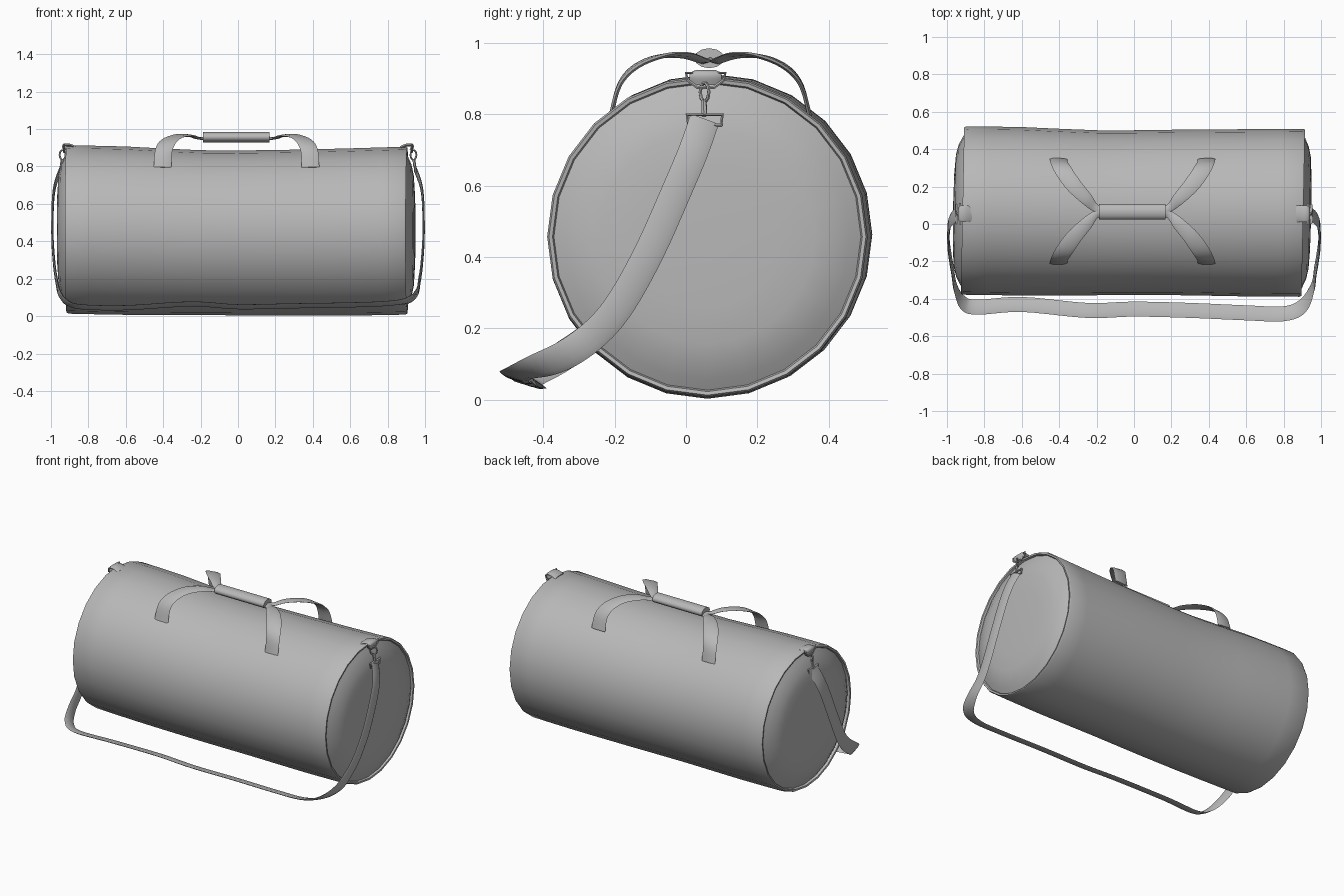
import bpy, math
from mathutils import Vector

if "Cube" in bpy.data.objects:
    bpy.data.objects.remove(bpy.data.objects["Cube"])

GREY = (0.48, 0.48, 0.48, 1)
mat = bpy.data.materials.new("grey fabric")
mat.use_nodes = True
mat.diffuse_color = GREY
mat.node_tree.nodes["Principled BSDF"].inputs["Base Color"].default_value = GREY


def finish(obj, angle=40):
    obj.data.materials.clear()
    obj.data.materials.append(mat)
    bpy.ops.object.select_all(action="DESELECT")
    obj.select_set(True)
    bpy.context.view_layer.objects.active = obj
    bpy.ops.object.shade_smooth_by_angle(angle=math.radians(angle))


def loft(name, rings, angle=40):
    """Skin a list of equal point rings and close both ends."""
    n = len(rings[0])
    verts = [p for ring in rings for p in ring]
    faces = [(i * n + j, i * n + (j + 1) % n, (i + 1) * n + (j + 1) % n, (i + 1) * n + j)
             for i in range(len(rings) - 1) for j in range(n)]
    faces += [tuple(reversed(range(n))), tuple(range(len(verts) - n, len(verts)))]
    mesh = bpy.data.meshes.new(name)
    mesh.from_pydata(verts, [], faces)
    mesh.validate()
    obj = bpy.data.objects.new(name, mesh)
    bpy.context.collection.objects.link(obj)
    bpy.context.view_layer.objects.active = obj
    obj.select_set(True)
    bpy.ops.object.mode_set(mode="EDIT")
    bpy.ops.mesh.select_all(action="SELECT")
    bpy.ops.mesh.normals_make_consistent(inside=False)
    bpy.ops.object.mode_set(mode="OBJECT")
    finish(obj, angle)
    return obj


def spline(keys, steps=5):
    """Catmull-Rom through tuples of any length."""
    keys = [keys[0]] + keys + [keys[-1]]
    out = []
    for a, b, c, d in zip(keys, keys[1:], keys[2:], keys[3:]):
        for k in range(steps):
            t = k / steps
            out.append([0.5 * (2 * q + (r - p) * t + (2 * p - 5 * q + 4 * r - s) * t ** 2
                               + (3 * q - p - 3 * r + s) * t ** 3)
                        for p, q, r, s in zip(a, b, c, d)])
    return out + [list(keys[-1])]


def ribbon(name, keys, thick=0.006):
    """Webbing; each key is position, width direction, half width."""
    pts = spline(keys)
    pos = [Vector(p[:3]) for p in pts]
    section = [(-1, 0), (-.6, 1), (.6, 1), (1, 0), (.6, -1), (-.6, -1)]
    rings = []
    for i, p in enumerate(pts):
        tan = (pos[min(i + 1, len(pos) - 1)] - pos[max(i - 1, 0)]).normalized()
        side = Vector(p[3:6])
        side = (side - tan * side.dot(tan)).normalized()
        up = tan.cross(side)
        rings.append([pos[i] + side * p[6] * u + up * thick * v for u, v in section])
    return loft(name, rings, 50)


def wire(name, points, radius, cyclic=True):
    """Bent metal wire."""
    curve = bpy.data.curves.new(name, "CURVE")
    curve.dimensions = "3D"
    curve.bevel_depth = radius
    curve.bevel_resolution = 1
    curve.use_fill_caps = True
    sp = curve.splines.new("POLY")
    sp.points.add(len(points) - 1)
    for v, p in zip(sp.points, points):
        v.co = (*p, 1)
    sp.use_cyclic_u = cyclic
    obj = bpy.data.objects.new(name, curve)
    bpy.context.collection.objects.link(obj)
    bpy.ops.object.select_all(action="DESELECT")
    obj.select_set(True)
    bpy.context.view_layer.objects.active = obj
    bpy.ops.object.convert(target="MESH")
    finish(bpy.context.object, 50)


def body_ring(x, r, cy, cz):
    ring = []
    for i in range(24):
        a = math.tau * i / 24
        y = r * math.sin(a)
        ring.append((x + 0.02 * y, cy + y, cz - r * math.cos(a)))
    return ring


# Bag body: slightly sagging barrel with stitched rims and domed ends
SIDE = [(-.905, .45, .072, .463), (-.6, .45, .068, .457), (-.2, .441, .060, .446),
        (.2, .442, .062, .446), (.6, .447, .060, .45), (.895, .449, .060, .457)]
CAP = [(.010, .444), (.008, .434), (-.004, .430), (.012, .40), (.032, .355), (.044, .30), (.050, .2), (.052, .06)]
left = [body_ring(-.905 - d * 1.2, r, .072, .463) for d, r in reversed(CAP)]
right = [body_ring(.895 + d, r, .060, .457) for d, r in CAP]
sides = [body_ring(*s) for s in spline(SIDE, 2)]
loft("bag_body", left + sides + right, 50)

# Grip wrapped around the carrying straps
bpy.ops.mesh.primitive_cylinder_add(vertices=12, radius=1, depth=0.355,
                                    location=(-.01, .065, .957), rotation=(0, math.pi / 2, 0))
grip = bpy.context.object
grip.name = "handle_grip"
grip.scale = (.028, .042, 1)
finish(grip)

# Four carrying straps fanning out from the grip
HANDLE = [(.15, .005, .952, .3, .02), (.20, .02, .950, .6, .022), (.25, .07, .965, .8, .034),
          (.315, .14, .962, .8, .042), (.365, .21, .932, .4, .045),
          (.39, .255, .88, .1, .046), (.395, .278, .795, 0, .048)]
for sx, sx_name in ((-1, "right"), (1, "left")):
    for sy, sy_name in ((-1, "front"), (1, "back")):
        ribbon(f"handle_strap_{sy_name}_{sx_name}",
               [(sx * x - .008, .068 + sy * y, z, sx, -sy * k, .15, w) for x, y, z, k, w in HANDLE])


# Shoulder strap: down both ends and along the ground in front
def strap_end(s):
    drop = [(.948, .052, .785), (.978, .022, .70), (.990, -.02, .60), (.992, -.10, .42),
            (.982, -.18, .275), (.970, -.25, .19), (.955, -.34, .125)]
    return [(s * x, y, z, 0, 1, -.5, .042) for x, y, z in drop]


floor = [(-.915, -.42, .075), (-.84, -.445, .05), (-.6, -.43, .045), (-.25, -.462, .065),
         (0, -.455, .05), (.3, -.462, .055), (.6, -.475, .06), (.8, -.48, .068), (.90, -.44, .085)]
ribbon("shoulder_strap", strap_end(-1) + [(*p, 0, 1, -.32, .042) for p in floor]
       + strap_end(1)[::-1])

# End hardware: sewn tab, D-ring, snap hook and strap buckle
for s, side in ((-1, "right"), (1, "left")):
    ribbon(f"ring_tab_{side}", [(s * x, .055, z, 0, 1, 0, .045) for x, z in
                                ((.87, .902), (.905, .915), (.932, .912), (.925, .885))], .008)
    wire(f"d_ring_{side}", [(s * .93, y, z) for y, z in
                            ((0, .915), (.11, .915), (.105, .895), (.078, .875), (.032, .875), (.005, .895))], .005)
    wire(f"snap_hook_{side}", [(s * (.938 + .016 * math.cos(a)), .052 + .012 * math.cos(a),
                                .862 + .026 * math.sin(a))
                               for a in [math.tau * k / 10 for k in range(10)]], .005)
    wire(f"hook_stem_{side}", [(s * .94, .05, .84), (s * .946, .052, .795)], .008, False)
    wire(f"strap_buckle_{side}", [(s * .948, y, z) for y, z in
                                  ((.003, .798), (.102, .798), (.098, .77), (.007, .77))], .006)
